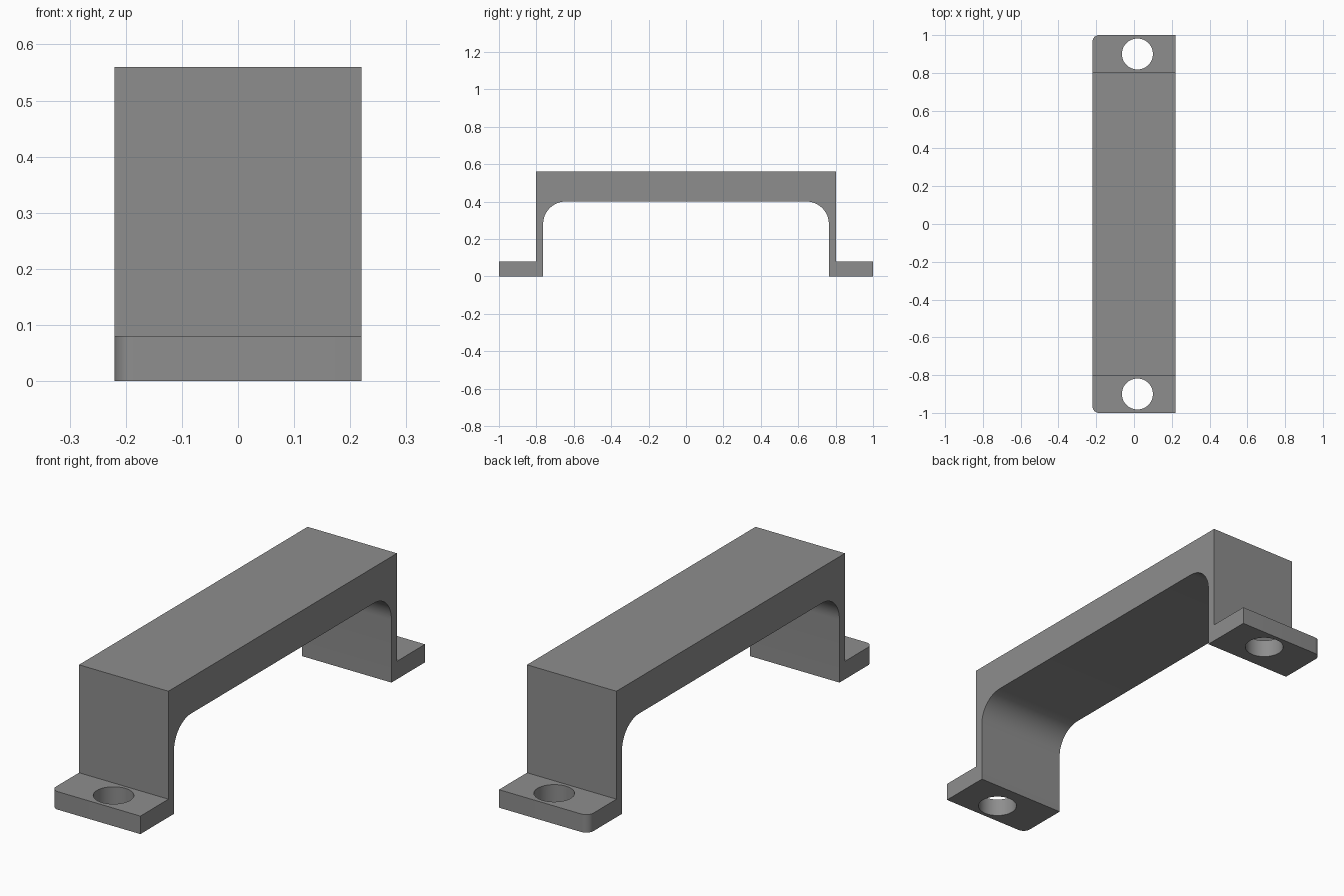
import bpy, bmesh, math

if "Cube" in bpy.data.objects:
    bpy.data.objects.remove(bpy.data.objects["Cube"])

W, L, H = 0.22, 1.0, 0.56          # half width, half length, height
OUT, INN = 0.803, 0.764            # outer and inner faces of the legs
FOOT, UNDER, R = 0.08, 0.40, 0.12  # foot thickness, underside of grip, fillet
CORNER, HOLE_R, HOLE_X, HOLE_Y = 0.035, 0.082, 0.018, 0.9

grey = bpy.data.materials.new("grey")
grey.diffuse_color = (0.27, 0.27, 0.27, 1)
grey.use_nodes = True
grey.node_tree.nodes["Principled BSDF"].inputs["Base Color"].default_value = grey.diffuse_color

# Half of the side profile, from the middle of the underside out to the top
half = [(INN - R + R * math.sin(a), UNDER - R + R * math.cos(a))
        for a in (math.pi / 2 * i / 12 for i in range(13))]
half += [(INN, 0), (L, 0), (L, FOOT), (OUT, FOOT), (OUT, H)]
profile = half + [(-y, z) for y, z in reversed(half)]

# Handle body: extrude the profile across the width
bm = bmesh.new()
face = bm.faces.new([bm.verts.new((-W, y, z)) for y, z in profile])
ext = bmesh.ops.extrude_face_region(bm, geom=[face])
bmesh.ops.translate(bm, vec=(2 * W, 0, 0),
                    verts=[v for v in ext["geom"] if isinstance(v, bmesh.types.BMVert)])
bmesh.ops.recalc_face_normals(bm, faces=bm.faces)

# Round the left corners of both feet
corners = [e for e in bm.edges
           if all(v.co.x < 0 and abs(v.co.y) > L - 0.001 for v in e.verts)]
bmesh.ops.bevel(bm, geom=corners, offset=CORNER, segments=8, profile=0.5, affect='EDGES')
mesh = bpy.data.meshes.new("handle")
bm.to_mesh(mesh)
bm.free()
handle = bpy.data.objects.new("handle", mesh)
bpy.context.collection.objects.link(handle)
mesh.materials.append(grey)

# Screw holes through the feet
for side in (-1, 1):
    bpy.ops.mesh.primitive_cylinder_add(vertices=48, radius=HOLE_R, depth=0.3,
                                        location=(HOLE_X, side * HOLE_Y, FOOT / 2))
    cutter = bpy.context.object
    cutter.name = "screw_hole_cutter"
    cutter.data.materials.append(grey)
    cut = handle.modifiers.new("screw_hole", 'BOOLEAN')
    cut.operation, cut.solver, cut.object = 'DIFFERENCE', 'EXACT', cutter
    bpy.context.view_layer.objects.active = handle
    bpy.ops.object.modifier_apply(modifier=cut.name)
    bpy.data.objects.remove(cutter)

bpy.ops.object.select_all(action='DESELECT')
handle.select_set(True)
bpy.context.view_layer.objects.active = handle
bpy.ops.object.shade_smooth_by_angle(angle=math.radians(30))
